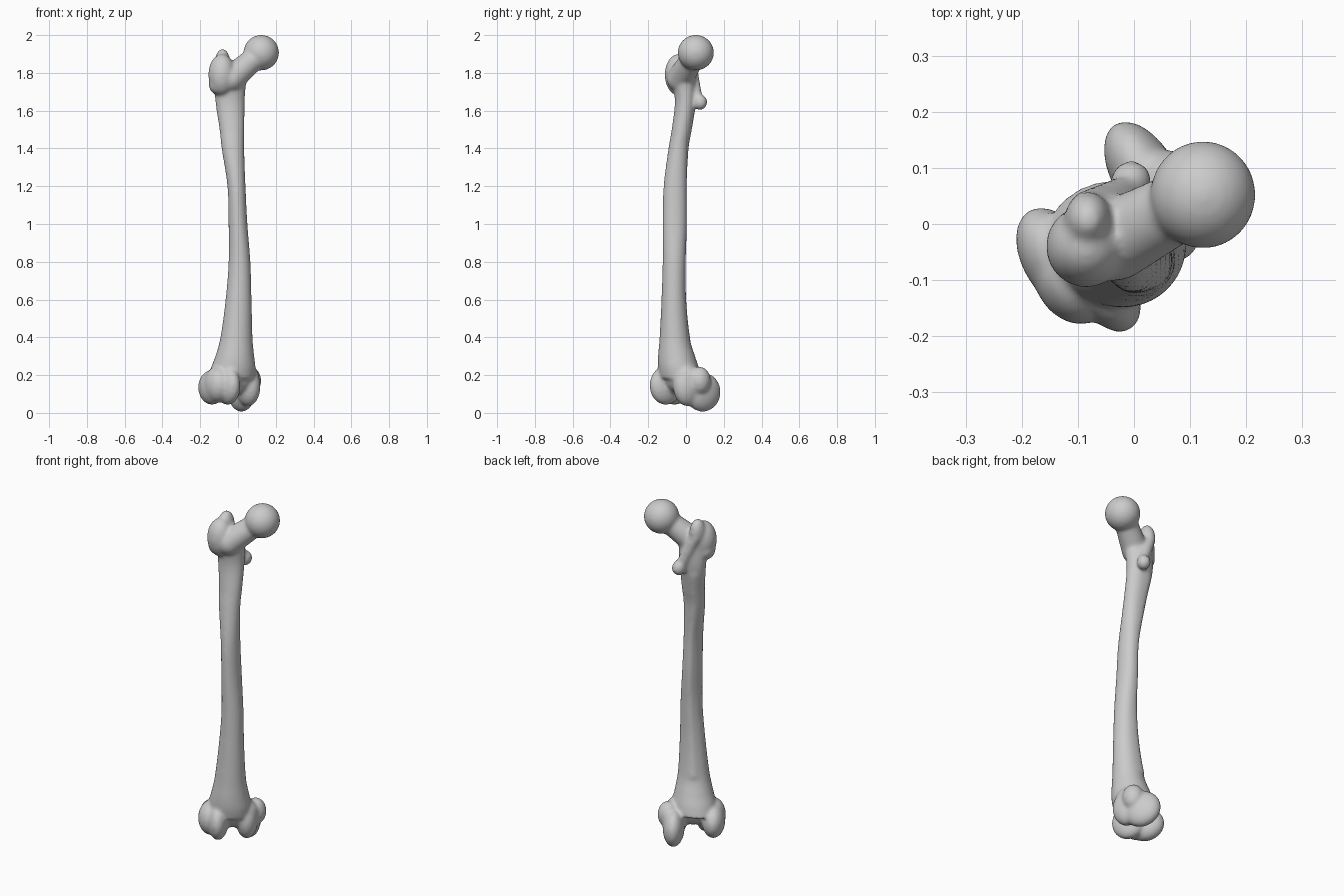
import bpy, bmesh, math
from mathutils import Vector, Matrix

cube = bpy.data.objects.get("Cube")
if cube:
    bpy.data.objects.remove(cube, do_unlink=True)

TURN = Matrix.Rotation(math.radians(30), 4, 'Z')   # knee axis is twisted about the shaft
BACK = math.radians(120)                           # direction of the rear ridge
bm = bmesh.new()


def blob(centre, radii, turn=Matrix.Identity(4)):
    """Ellipsoid volume, optionally placed in the twisted knee frame."""
    m = turn @ Matrix.Translation(centre) @ Matrix.Diagonal((*radii, 1))
    bmesh.ops.create_uvsphere(bm, u_segments=40, v_segments=24, radius=1, matrix=m)


def limb(a, b, r1, r2):
    """Tapered solid between two points with rounded ends."""
    a, b = Vector(a), Vector(b)
    d = b - a
    m = Matrix.Translation((a + b) / 2) @ d.to_track_quat('Z', 'Y').to_matrix().to_4x4()
    bmesh.ops.create_cone(bm, cap_ends=True, segments=32, radius1=r1, radius2=r2,
                          depth=d.length, matrix=m)
    blob(a, (r1,) * 3)
    blob(b, (r2,) * 3)


def spline(p, i, t):
    """Smooth interpolation through the section list."""
    p0, p1, p2, p3 = (Vector(p[max(0, min(len(p) - 1, i + k))]) for k in (-1, 0, 1, 2))
    return p1 + (p2 - p0) * (t / 2) + (p0 * 2 - p1 * 5 + p2 * 4 - p3) * (t * t / 2) \
        + (p1 * 3 - p0 - p2 * 3 + p3) * (t ** 3 / 2)


# Shaft: lofted sections of height, centre x, centre y, half width, half depth
sections = [
    (.18, -.035, -.03, .125, .11), (.24, -.025, -.04, .118, .108),
    (.3, -.017, -.05, .103, .098), (.4, -.008, -.06, .085, .08),
    (.6, .003, -.065, .069, .065), (.8, .008, -.063, .058, .061),
    (1, 0, -.06, .05, .064), (1.2, -.008, -.058, .048, .061),
    (1.4, -.027, -.04, .06, .053), (1.5, -.032, -.023, .066, .053),
    (1.65, -.042, -.003, .078, .056), (1.78, -.04, -.012, .085, .065)]
rings, N, STEPS = [], 40, 6
for i in range(len(sections) - 1):
    for s in range(STEPS + (i == len(sections) - 2)):
        z, cx, cy, hx, hy = spline([Vector(q) for q in sections], i, s / STEPS)
        ring = []
        for k in range(N):
            a = math.tau * k / N
            off = abs((a - BACK + math.pi) % math.tau - math.pi)
            f = 1 + .1 * math.exp(-(off / .3) ** 2) * (.4 < z < 1.6)
            ring.append(bm.verts.new((cx + hx * f * math.cos(a), cy + hy * f * math.sin(a), z)))
        rings.append(ring)
for lo, hi in zip(rings, rings[1:]):
    for k in range(N):
        j = (k + 1) % N
        bm.faces.new((lo[k], lo[j], hi[j], hi[k]))
bm.faces.new(rings[0][::-1])
bm.faces.new(rings[-1])

# Ball head and neck
blob((.123, .052, 1.907), (.094, .096, .094))
limb((-.035, -.03, 1.77), (.1, .042, 1.888), .072, .06)

# Outer hip prominence with its hooked tip
blob((-.085, -.04, 1.79), (.072, .073, .11))
blob((-.082, .008, 1.85), (.042, .05, .078))
blob((-.11, -.035, 1.74), (.045, .055, .055))

# Inner rear knob and the crest joining it to the tip
blob((-.005, .075, 1.645), (.037, .038, .042))
limb((-.015, .055, 1.67), (-.085, .03, 1.83), .032, .03)

# Knee end, built in the twisted frame: x towards the inside, y towards the back
for centre, radii in (
        ((-.03, -.02, .19), (.14, .085, .09)),      # core
        ((.06, .067, .11), (.058, .105, .104)),     # inner condyle
        ((.092, .03, .17), (.058, .06, .075)),      # inner side swelling
        ((.05, -.02, .14), (.06, .08, .105)),       # inner front lip
        ((-.15, .015, .135), (.062, .1, .092)),     # outer condyle
        ((-.1, -.065, .145), (.055, .095, .103)),   # outer front lip
        ((-.145, -.03, .15), (.066, .085, .095))):  # outer side swelling
    blob(centre, radii, TURN)

bmesh.ops.recalc_face_normals(bm, faces=bm.faces)
mesh = bpy.data.meshes.new("thigh_bone")
bm.to_mesh(mesh)
bm.free()
bone = bpy.data.objects.new("thigh_bone", mesh)
bpy.context.collection.objects.link(bone)

# Fuse the volumes and soften the joins
fuse = bone.modifiers.new("fuse", 'REMESH')
fuse.mode = 'VOXEL'
fuse.voxel_size = .008
fuse.use_smooth_shade = True
soften = bone.modifiers.new("soften", 'SMOOTH')
soften.factor = .5
soften.iterations = 14

# Plain grey bone colour
grey = bpy.data.materials.new("bone_grey")
grey.use_nodes = True
colour = (.6, .6, .6, 1)
grey.diffuse_color = colour
grey.node_tree.nodes["Principled BSDF"].inputs["Base Color"].default_value = colour
mesh.materials.append(grey)

bpy.context.view_layer.objects.active = bone
bone.select_set(True)
bpy.ops.object.shade_smooth()
